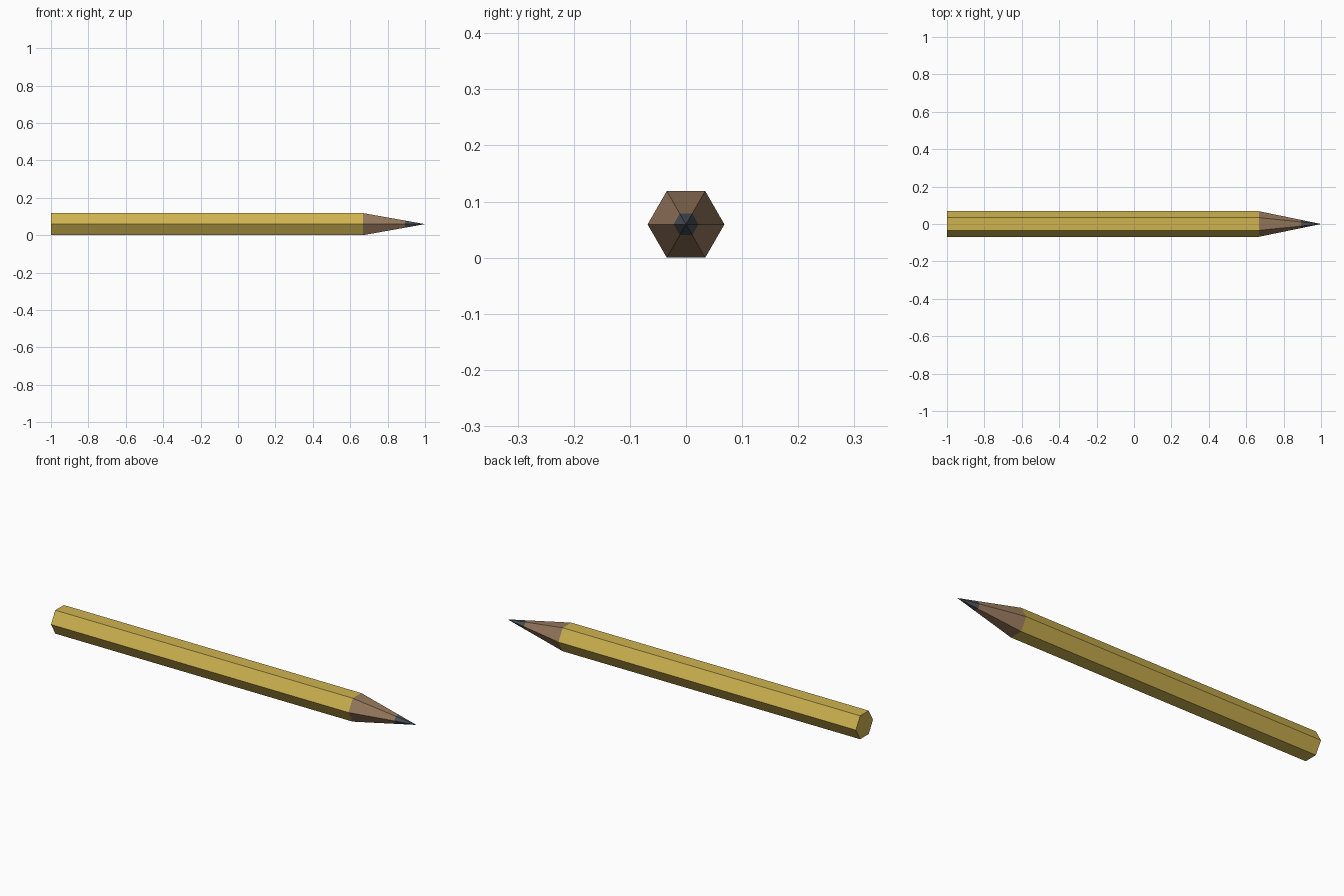
import bpy
import bmesh
from math import cos, sin, pi

cube = bpy.data.objects.get("Cube")
if cube:
    bpy.data.objects.remove(cube, do_unlink=True)

RADIUS = 0.0685
SIDES = 6
CENTRE_Z = RADIUS * cos(pi / SIDES)


def make_material(name, colour):
    mat = bpy.data.materials.new(name)
    mat.use_nodes = True
    mat.diffuse_color = (*colour, 1)
    mat.node_tree.nodes["Principled BSDF"].inputs["Base Color"].default_value = (*colour, 1)
    return mat


def hex_part(name, stations, mat, cap_start=False):
    """Hexagonal loft along x through (x, radius) stations; radius 0 is a point."""
    bm = bmesh.new()
    rings = []
    for x, r in stations:
        count = SIDES if r else 1
        rings.append([bm.verts.new((x, r * cos(2 * pi * i / SIDES),
                                    CENTRE_Z + r * sin(2 * pi * i / SIDES)))
                      for i in range(count)])
    for a, b in zip(rings, rings[1:]):
        for i in range(SIDES):
            j = (i + 1) % SIDES
            far = [b[j], b[i]] if len(b) > 1 else [b[0]]
            bm.faces.new([a[i], a[j]] + far)
    if cap_start:
        bm.faces.new(list(reversed(rings[0])))
    mesh = bpy.data.meshes.new(name)
    bm.to_mesh(mesh)
    bm.free()
    mesh.materials.append(mat)
    obj = bpy.data.objects.new(name, mesh)
    bpy.context.collection.objects.link(obj)
    return obj


yellow = make_material("yellow paint", (0.62, 0.45, 0.08))
wood = make_material("bare wood", (0.31, 0.19, 0.11))
graphite = make_material("graphite", (0.07, 0.085, 0.1))

# Painted shaft with a flat back end
hex_part("shaft", [(-1, RADIUS), (0.667, RADIUS)], yellow, cap_start=True)
# Sharpened wooden cone
hex_part("sharpened_wood", [(0.667, RADIUS), (0.892, 0.0222)], wood)
# Pointed lead
hex_part("lead_tip", [(0.892, 0.0222), (1, 0)], graphite)
